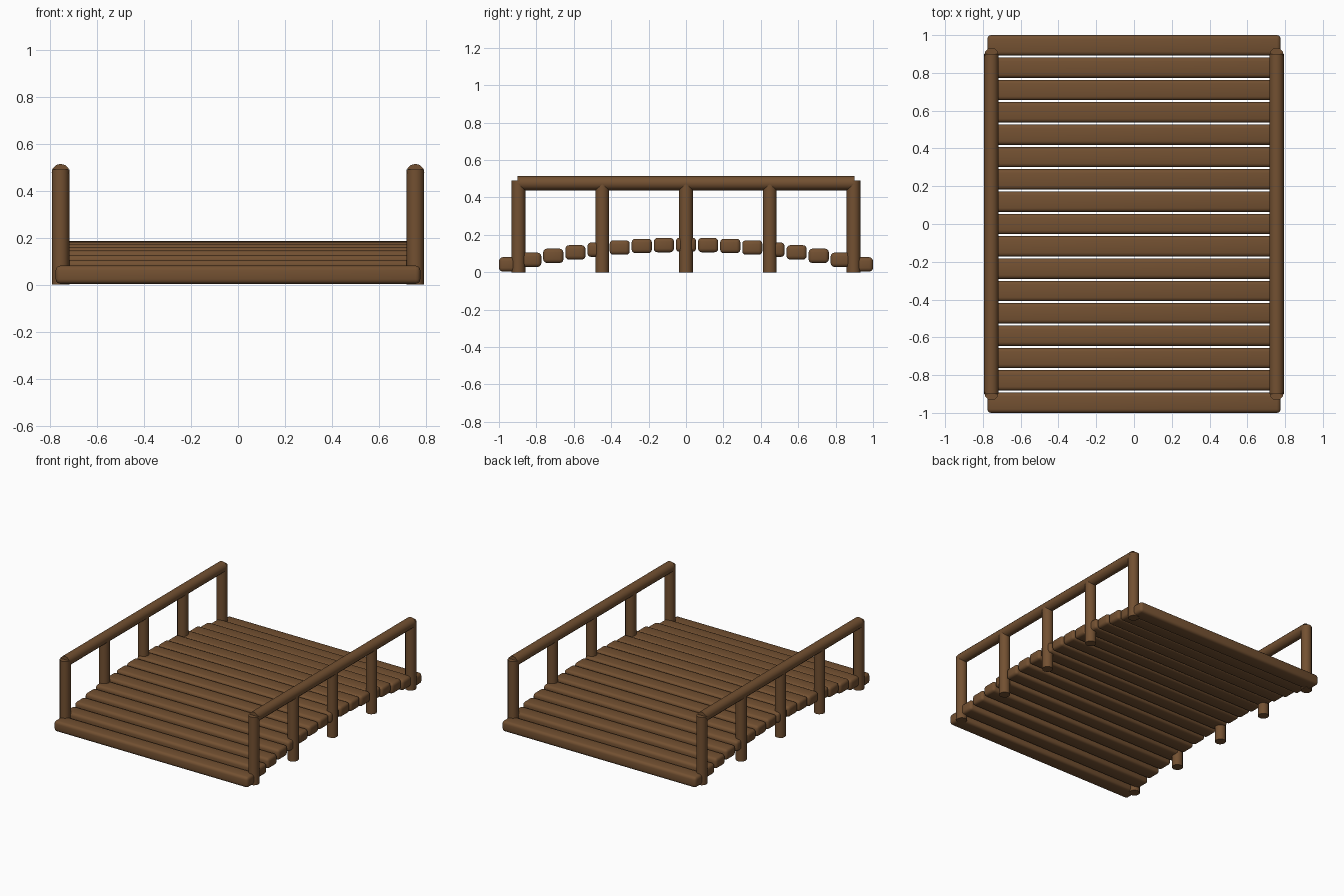
import bpy, math

if "Cube" in bpy.data.objects:
    bpy.data.objects.remove(bpy.data.objects["Cube"])

wood = bpy.data.materials.new("brown wood")
wood.diffuse_color = (0.171, 0.081, 0.031, 1)
wood.use_nodes = True
wood.node_tree.nodes["Principled BSDF"].inputs["Base Color"].default_value = wood.diffuse_color


def finish(obj, name):
    obj.name = name
    obj.data.materials.append(wood)
    bpy.ops.object.shade_smooth_by_angle(angle=math.radians(40))


def log(name, loc, radius, length, rot=(0, 0, 0)):
    bpy.ops.mesh.primitive_cylinder_add(vertices=12, radius=radius, depth=length,
                                        location=loc, rotation=rot)
    finish(bpy.context.object, name)


# arched deck of rounded planks
COUNT, REACH = 17, 0.946
for i in range(COUNT):
    y = -REACH + 2 * REACH * i / (COUNT - 1)
    z = 0.147 - 0.105 * (y / REACH) ** 2
    bpy.ops.mesh.primitive_cube_add(size=1, location=(0, y, z))
    plank = bpy.context.object
    plank.scale = (1.552, 0.108, 0.077)
    bpy.ops.object.transform_apply(location=False, rotation=False, scale=True)
    bevel = plank.modifiers.new("rounded edges", "BEVEL")
    bevel.width = 0.02
    bevel.segments = 3
    bpy.ops.object.modifier_apply(modifier=bevel.name)
    finish(plank, f"deck_plank_{i + 1}")

# posts and handrail on both sides
for side, sx in (("left", -1), ("right", 1)):
    x = sx * 0.755
    for j in range(5):
        y = -0.896 + 0.448 * j
        top = 0.49 if j in (0, 4) else 0.47
        log(f"{side}_post_{j + 1}", (x, y, top / 2), 0.037, top)
    log(f"{side}_handrail", (x, 0, 0.476), 0.038, 1.8, (math.pi / 2, 0, 0))
